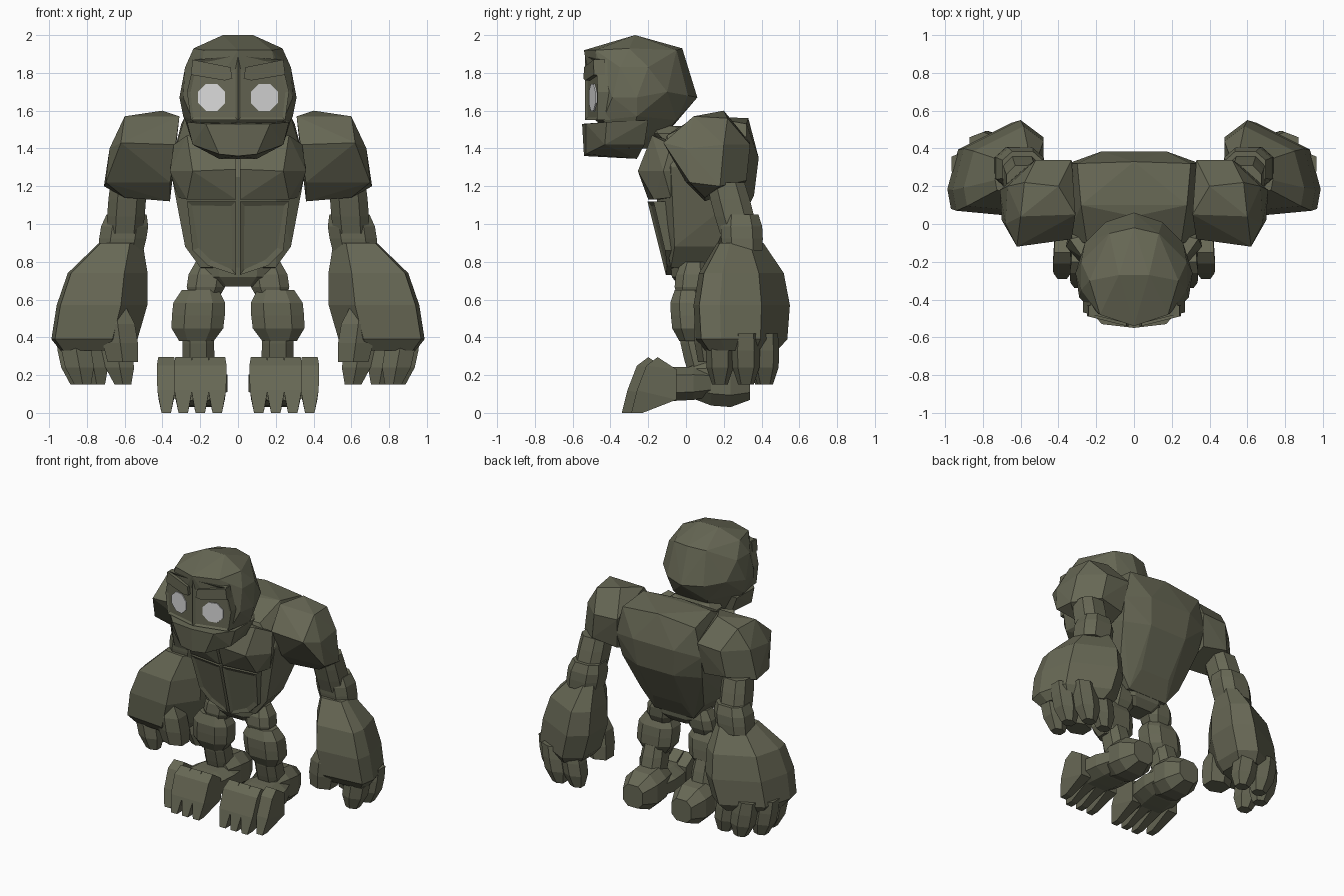
import bpy, bmesh, math
from mathutils import Vector

cube = bpy.data.objects.get("Cube")
if cube:
    bpy.data.objects.remove(cube, do_unlink=True)


def material(name, color):
    mat = bpy.data.materials.new(name)
    mat.use_nodes = True
    mat.diffuse_color = color
    shader = next(n for n in mat.node_tree.nodes if n.type == 'BSDF_PRINCIPLED')
    shader.inputs["Base Color"].default_value = color
    return mat


STONE = material("mossy_stone", (.135, .137, .09, 1))
PALE = material("pale_eye", (.7, .7, .7, 1))


def finish(name, bm, mat):
    bmesh.ops.recalc_face_normals(bm, faces=bm.faces)
    mesh = bpy.data.meshes.new(name)
    bm.to_mesh(mesh)
    bm.free()
    mesh.materials.append(mat)
    part = bpy.data.objects.new(name, mesh)
    bpy.context.scene.collection.objects.link(part)


def bridge(bm, first, second):
    for i in range(len(first)):
        bm.faces.new((first[i - 1], first[i], second[i], second[i - 1]))


def barrel(name, begin, finish_at, width, depth, start=.7, end=.7,
           bulge=2, sides=8, steps=3, mirror=1):
    """Faceted, chamfered barrel: half width and depth swell to the middle of its axis."""
    begin, finish_at = Vector(begin), Vector(finish_at)
    axis = finish_at - begin
    lengthwise = abs(axis.y) > abs(axis.z)
    across = Vector((0, 0, depth)) if lengthwise else Vector((0, depth, 0))
    soften = lambda v: math.copysign(abs(v) ** .75, v)
    angles = [(i + .5) * math.tau / sides for i in range(sides)]
    reach_x = soften(max(math.cos(a) for a in angles))
    reach_y = soften(max(math.sin(a) for a in angles))
    bm = bmesh.new()
    rings = []
    for step in range(steps + 1):
        t = step / steps
        taper = start if t < .5 else end
        scale = 1 - (1 - taper) * abs(2 * t - 1) ** bulge
        ring = []
        for a in angles:
            p = begin + axis * t + across * scale * soften(math.sin(a)) / reach_y
            p.x += width * scale * soften(math.cos(a)) / reach_x
            ring.append(bm.verts.new((p.x * mirror, p.y, p.z)))
        rings.append(ring)
    for lower, upper in zip(rings, rings[1:]):
        bridge(bm, lower, upper)
    bm.faces.new(rings[0])
    bm.faces.new(rings[-1])
    finish(name, bm, STONE)


def hull(name, corners, mirrors):
    """Chiselled convex block around its corners, on one or both sides."""
    bm = bmesh.new()
    for m in mirrors:
        for x, y, z in corners:
            bm.verts.new((x * m, y, z))
    bmesh.ops.remove_doubles(bm, verts=bm.verts, dist=.001)
    bmesh.ops.convex_hull(bm, input=bm.verts)
    loose = [v for v in bm.verts if not v.link_faces]
    bmesh.ops.delete(bm, geom=loose, context='VERTS')
    bmesh.ops.dissolve_limit(bm, angle_limit=.05, verts=bm.verts, edges=bm.edges)
    finish(name, bm, STONE)


def plate(name, outline, surface, thick, mirror, mat=STONE, inset=0):
    """Front-facing plate whose x-z outline lies on a sloping surface."""
    bm = bmesh.new()
    front = [bm.verts.new((x * mirror, surface(x, z), z)) for x, z in outline]
    back = [bm.verts.new(v.co + Vector((0, thick, 0))) for v in front]
    panel = bm.faces.new(front)
    bm.faces.new(back)
    bridge(bm, front, back)
    bmesh.ops.recalc_face_normals(bm, faces=bm.faces)
    if inset:
        bmesh.ops.inset_individual(bm, faces=[panel], thickness=inset)
        bmesh.ops.translate(bm, verts=panel.verts, vec=(0, .01, 0))
    finish(name, bm, mat)


def face_surface(x, z):
    return -.535 + .25 * x


def brow_surface(x, z):
    return face_surface(x, z) - .015


def eye_surface(x, z):
    return face_surface(x, z) + .003


def belly_surface(x, z):
    return -.2 + .25 * (1.1 - z) + .12 * x


# Head: domed cranium and heavy jaw
BOTH = (1, -1)
hull("cranium", [
    (.08, -.27, 2), (.18, -.48, 1.92), (0, -.54, 1.92), (.13, -.05, 1.92), (0, -.02, 1.93),
    (.235, -.3, 1.93), (.28, -.35, 1.83), (.28, -.2, 1.83), (0, .06, 1.67), (.15, .01, 1.68),
    (.26, -.1, 1.7), (.31, -.26, 1.67), (.29, -.39, 1.67), (.29, -.26, 1.57),
    (.24, -.44, 1.55), (0, -.48, 1.55), (.14, -.05, 1.55), (.1, -.17, 1.4), (.2, -.3, 1.4)], BOTH)
hull("jaw", [
    (0, -.55, 1.53), (.17, -.53, 1.53), (.27, -.42, 1.54), (.28, -.2, 1.55), (0, -.54, 1.36),
    (.1, -.53, 1.37), (.24, -.43, 1.42), (.22, -.22, 1.42), (.1, -.26, 1.345)], BOTH)
barrel("neck", (0, -.12, 1.52), (0, 0, 1.4), width=.2, depth=.14)

# Trunk: broad hunched back tapering to the hips
hull("torso", [
    (.28, .1, 1.57), (0, .04, 1.56), (.3, .32, 1.53), (0, .33, 1.56), (.25, -.1, 1.47),
    (.36, -.08, 1.3), (.35, .32, 1.32), (.17, .385, 1.35), (.33, .28, 1.15), (.15, .36, 1.15),
    (.2, -.18, 1.25), (.28, -.06, .88), (.26, .16, .88), (.12, .22, .88),
    (.2, -.08, .77), (.16, .14, .75)], BOTH)
barrel("pelvis", (0, .03, .82), (0, .03, .67), width=.2, depth=.11, start=.95, end=.6)

for side, s in (("left", 1), ("right", -1)):
    # Face panels, heavy brows and eyes
    plate(side + "_face", [(0, 1.55), (.25, 1.55), (.27, 1.7), (.23, 1.87), (0, 1.89)],
          face_surface, thick=.1, mirror=s, inset=.02)
    plate(side + "_brow", [(.03, 1.77), (.07, 1.76), (.25, 1.79), (.24, 1.87), (.04, 1.83)],
          brow_surface, thick=.06, mirror=s)
    angles = [math.tau * (i + .5) / 8 for i in range(8)]
    circle = [(.14 + .077 * math.cos(a), 1.67 + .077 * math.sin(a)) for a in angles]
    plate(side + "_eye", circle, eye_surface, thick=.009, mirror=s, mat=PALE)

    # Chest block and recessed belly panel
    hull(side + "_chest", [
        (.01, -.25, 1.29), (.01, -.2, 1.13), (.01, -.19, 1.42), (.24, -.255, 1.28),
        (.27, -.17, 1.13), (.27, -.18, 1.47), (.36, -.12, 1.28), (.32, -.08, 1.14),
        (.34, -.08, 1.42), (.01, 0, 1.13), (.01, 0, 1.42), (.34, 0, 1.28)], [s])
    plate(side + "_belly", [(.01, 1.12), (.27, 1.12), (.24, .86), (.16, .78), (.01, .73)],
          belly_surface, thick=.1, mirror=s, inset=.035)

    # Arm: chiselled shoulder, elbow and cuff
    hull(side + "_shoulder", [
        (.31, .05, 1.57), (.4, .2, 1.6), (.6, .04, 1.57), (.58, .22, 1.56),
        (.33, -.08, 1.42), (.62, -.12, 1.43), (.68, 0, 1.4), (.67, .2, 1.42),
        (.52, .34, 1.42), (.33, .34, 1.43), (.36, 0, 1.22), (.7, .02, 1.22),
        (.36, .1, 1.12), (.6, .1, 1.14), (.71, .18, 1.2), (.55, .32, 1.23), (.36, .3, 1.2)], [s])
    barrel(side + "_elbow", (.58, .21, 1.22), (.6, .28, .95), width=.1, depth=.105,
           start=.95, end=.95, mirror=s)
    barrel(side + "_cuff", (.59, .29, 1.05), (.62, .3, .86), width=.125, depth=.11,
           start=.85, end=.95, bulge=4, mirror=s)

    # Forearm: one slanted outline, scaled and shifted outward going down
    outline = [(.5, .24), (.64, .04), (.96, .07), (.98, .18), (.92, .4), (.62, .55), (.5, .46)]
    corners = []
    for z, scale, shift in ((.9, .48, -.12), (.74, .88, -.05), (.57, 1, -.02),
                            (.39, .95, .02), (.33, .75, .02)):
        corners += [(.74 + shift + (x - .74) * scale, .28 + (y - .28) * scale, z)
                    for x, y in outline]
    hull(side + "_forearm", corners, [s])

    # Thumb in front, curled fingers round the rim of the fist
    barrel(side + "_thumb", (.65, .12, .57), (.61, .14, .27), width=.095, depth=.09,
           start=.55, end=.85, sides=6, mirror=s)
    for n in range(4):
        turn = .9 * n - .6
        x, y = .74 + .16 * math.cos(turn), .27 + .16 * math.sin(turn)
        barrel(f"{side}_finger_{n + 1}", (x, y, .42), (x - .05, y, .15),
               width=.08, depth=.075, start=.9, end=.55, sides=6, mirror=s)

    # Leg: thigh, knee block and shin
    barrel(side + "_thigh", (.15, .04, .8), (.18, .02, .6), width=.105, depth=.09, mirror=s)
    barrel(side + "_knee", (.2, .01, .65), (.22, .03, .38), width=.14, depth=.1,
           start=.7, end=.65, bulge=4, steps=4, mirror=s)
    barrel(side + "_shin", (.21, .04, .45), (.21, .1, .2), width=.085, depth=.09,
           start=.9, end=.95, mirror=s)

    # Foot: heel, instep and four clawed toes
    barrel(side + "_heel", (.2, .34, .15), (.2, .03, .18), width=.135, depth=.135,
           start=.6, end=.75, mirror=s)
    barrel(side + "_instep", (.2, .14, .16), (.24, -.16, .15), width=.16, depth=.09,
           start=.8, end=.95, mirror=s)
    profile = [(-.1, .23, .04), (-.2, .295, .042), (-.26, .25, .05), (-.31, .12, .047),
               (-.34, 0, .025), (-.28, 0, .025), (-.1, .07, .04)]
    for n in range(4):
        x = .11 + .09 * n
        back = .05 if n == 3 else 0
        hull(f"{side}_toe_{n + 1}",
             [(x + k * w, y + back, z) for y, z, w in profile for k in BOTH], [s])
